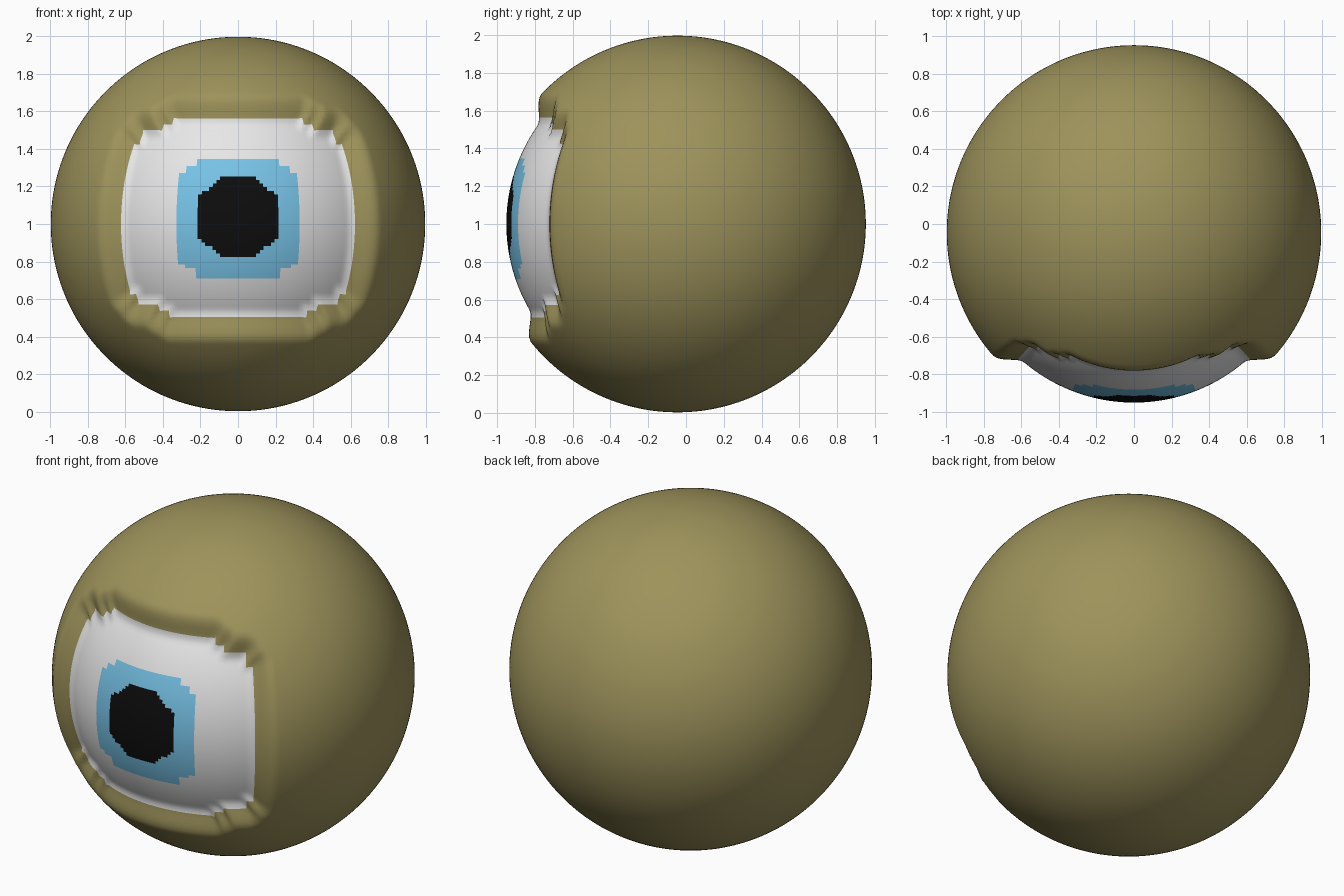
import bpy, bmesh, math
from mathutils import Vector

if "Cube" in bpy.data.objects:
    bpy.data.objects.remove(bpy.data.objects["Cube"])

R_OUT, R_IN = 0.997, 0.906           # outer skin radius, recessed eye radius
CENTRE = Vector((0, -0.045, 1))
LAT0 = 2.4                           # latitude of the eye centre, degrees

# Stepped outlines as unions of (half longitude, half latitude) rectangles, degrees
WHITE = [(27, 35), (31, 32.5), (40, 29.5), (42.6, 25.6)]
IRIS = [(14.5, 20.6), (18.5, 17.8), (21.2, 15.6)]


def angles(p):
    """Absolute longitude and latitude from the eye centre, in degrees."""
    lon = math.degrees(math.atan2(p.x, -p.y))
    lat = math.degrees(math.asin(max(-1, min(1, p.z / p.length))))
    return abs(lon), abs(lat - LAT0)


def distance(u, v, rects):
    """Signed distance to a union of rectangles, negative inside."""
    def one(a, b):
        du, dv = u - a, v - b
        return math.hypot(max(du, 0), max(dv, 0)) + min(max(du, dv), 0)
    return min(one(a, b) for a, b in rects)


def in_pupil(u, v):
    return u < 13.8 and v < 13.9 and 6.75 * (u - 5.2) + 8.55 * (v - 13.75) < 0


def material(name, rgb):
    m = bpy.data.materials.new(name)
    m.diffuse_color = (*rgb, 1)
    m.use_nodes = True
    m.node_tree.nodes["Principled BSDF"].inputs["Base Color"].default_value = m.diffuse_color
    return m


# Fine globe
bm = bmesh.new()
bmesh.ops.create_uvsphere(bm, u_segments=288, v_segments=144, radius=1)

# Colour regions of skin, eye white, iris and pupil
for f in bm.faces:
    f.smooth = True
    u, v = angles(f.calc_center_median())
    if in_pupil(u, v):
        f.material_index = 3
    elif distance(u, v, IRIS) < 0:
        f.material_index = 2
    elif distance(u, v, WHITE) < 0:
        f.material_index = 1

# Recess the eye, with a soft lid rising around it
for vert in bm.verts:
    d = distance(*angles(vert.co), WHITE)
    t = max(0, min(1, (d + 2.5) / 9))
    t = t * t * (3 - 2 * t)
    vert.co = CENTRE + vert.co.normalized() * (R_IN + (R_OUT - R_IN) * t)

mesh = bpy.data.meshes.new("eye_globe")
bm.to_mesh(mesh)
bm.free()
for name, rgb in (("olive skin", (0.34, 0.29, 0.105)),
                  ("eye white", (0.80, 0.80, 0.80)),
                  ("iris blue", (0.19, 0.56, 0.82)),
                  ("pupil black", (0.004, 0.004, 0.004))):
    mesh.materials.append(material(name, rgb))
bpy.context.collection.objects.link(bpy.data.objects.new("eye_globe", mesh))
